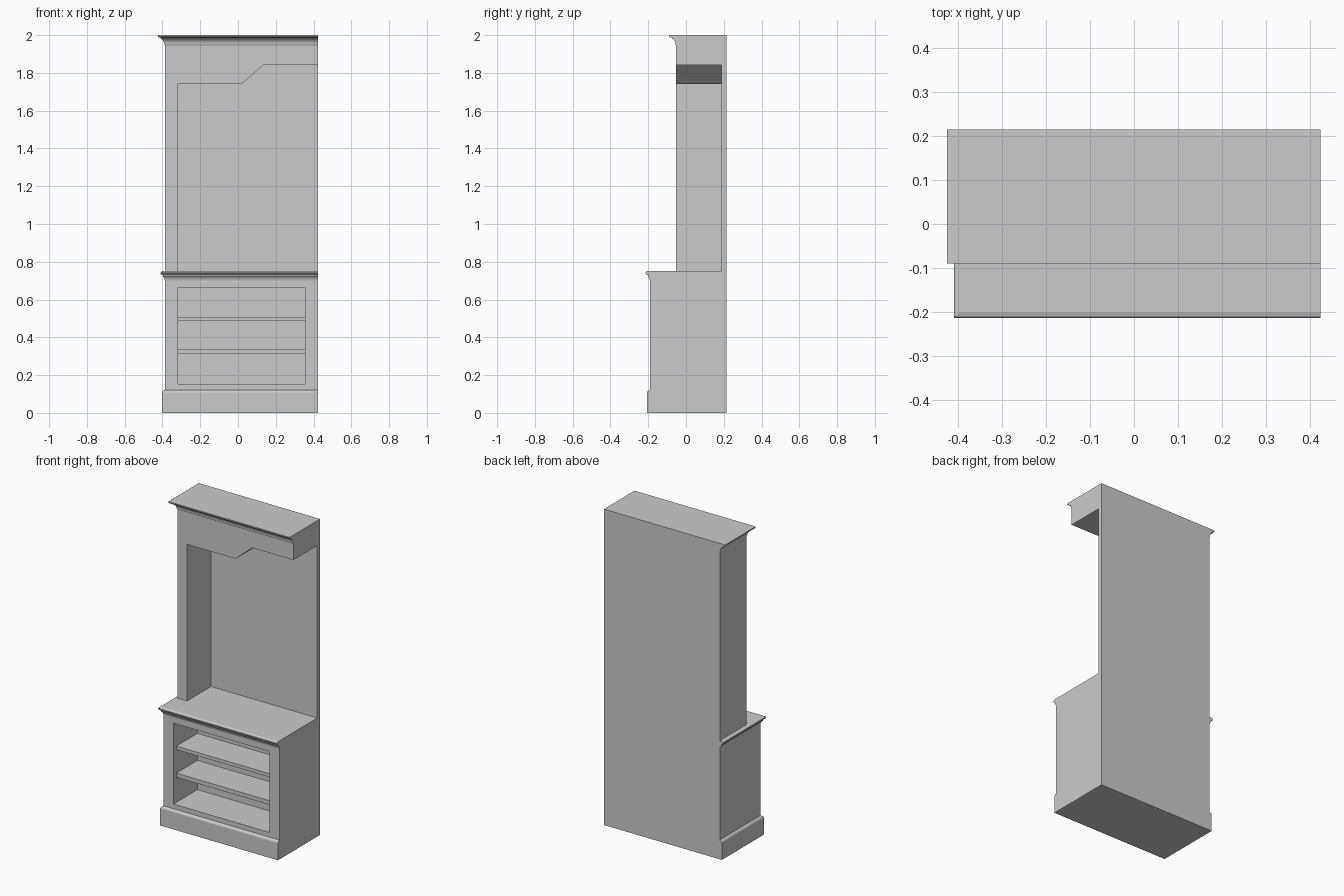
import bpy, bmesh

if "Cube" in bpy.data.objects:
    bpy.data.objects.remove(bpy.data.objects["Cube"])

LEFT, RIGHT, BACK = -0.387, 0.424, 0.215


def finish(name, bm):
    bmesh.ops.recalc_face_normals(bm, faces=bm.faces)
    mesh = bpy.data.meshes.new(name)
    bm.to_mesh(mesh)
    bm.free()
    ob = bpy.data.objects.new(name, mesh)
    bpy.context.collection.objects.link(ob)
    return ob


def moulded_block(name, front, profile):
    """Stack of rectangles; profile offsets push out the front and left faces only."""
    bm = bmesh.new()
    rings = []
    for o, z in profile:
        pts = [(LEFT - o, front - o), (RIGHT, front - o), (RIGHT, BACK), (LEFT - o, BACK)]
        rings.append([bm.verts.new((x, y, z)) for x, y in pts])
    for a, b in zip(rings, rings[1:]):
        for i in range(4):
            j = (i + 1) % 4
            bm.faces.new((a[i], a[j], b[j], b[i]))
    bm.faces.new(rings[0])
    bm.faces.new(rings[-1])
    return finish(name, bm)


def prism(name, outline, y0, y1):
    """Extrude an x-z outline along y."""
    bm = bmesh.new()
    face = bm.faces.new([bm.verts.new((x, y0, z)) for x, z in outline])
    ext = bmesh.ops.extrude_face_region(bm, geom=[face])
    verts = [v for v in ext["geom"] if isinstance(v, bmesh.types.BMVert)]
    bmesh.ops.translate(bm, verts=verts, vec=(0, y1 - y0, 0))
    return finish(name, bm)


def cut(ob, cutter):
    cutter.hide_render = True
    mod = ob.modifiers.new("cut", "BOOLEAN")
    mod.operation, mod.solver, mod.object = "DIFFERENCE", "EXACT", cutter
    bpy.context.view_layer.objects.active = ob
    bpy.ops.object.modifier_apply(modifier=mod.name)
    bpy.data.objects.remove(cutter)


def rect(x0, x1, z0, z1):
    return [(x0, z0), (x1, z0), (x1, z1), (x0, z1)]


# Lower cabinet with plinth and counter moulding
base = moulded_block("base_cabinet", -0.191, [
    (0.015, 0), (0.015, 0.109), (0.011, 0.116), (0, 0.122), (0, 0.70),
    (0.002, 0.708), (0.006, 0.716), (0.011, 0.722), (0.011, 0.730),
    (0.018, 0.732), (0.023, 0.737), (0.023, 0.743), (0.019, 0.748), (0.010, 0.751)])
cut(base, prism("niche_cutter", rect(-0.318, 0.355, 0.152, 0.664), -0.4, 0.048))

# Shelves set slightly back inside the niche
for i, (z0, z1) in enumerate([(0.311, 0.337), (0.486, 0.508)]):
    prism(f"shelf_{i + 1}", rect(-0.318, 0.355, z0, z1), -0.163, 0.048)

# Upper hutch: left post, stepped header, back panel and crown moulding
hutch = moulded_block("upper_hutch", -0.052, [
    (0, 0.75), (0, 1.945), (0.003, 1.950), (0.005, 1.962), (0.010, 1.972),
    (0.018, 1.979), (0.022, 1.981), (0.022, 1.986), (0.032, 1.987),
    (0.037, 1.992), (0.038, 2.0)])
opening = [(-0.32, 0.6), (0.6, 0.6), (0.6, 1.842), (0.135, 1.842), (0.02, 1.742), (-0.32, 1.742)]
cut(hutch, prism("opening_cutter", opening, -0.4, 0.187))
